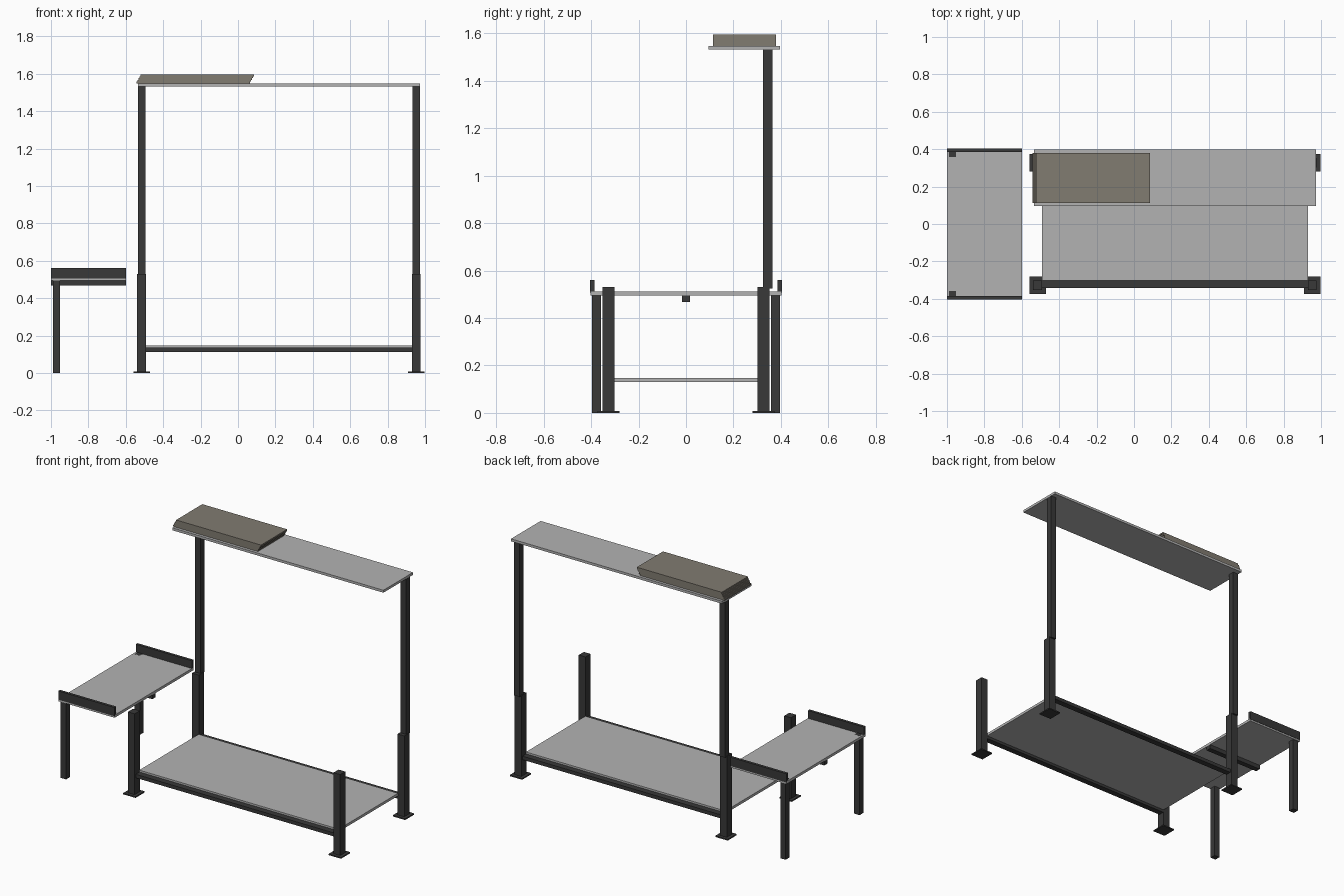
import bpy
import bmesh
from mathutils import Vector

cube = bpy.data.objects.get("Cube")
if cube:
    bpy.data.objects.remove(cube, do_unlink=True)


def material(name, color):
    mat = bpy.data.materials.new(name)
    mat.use_nodes = True
    mat.diffuse_color = (*color, 1)
    mat.node_tree.nodes["Principled BSDF"].inputs["Base Color"].default_value = (*color, 1)
    return mat


DARK = material("dark metal", (0.04, 0.04, 0.04))
GREY = material("grey board", (0.45, 0.45, 0.45))
OLIVE = material("olive grey sheet", (0.22, 0.20, 0.165))


def box(name, x, y, z, mat):
    """Box spanning the given (low, high) ranges."""
    low, high = (Vector(c) for c in zip(x, y, z))
    bm = bmesh.new()
    bmesh.ops.create_cube(bm, size=1)
    bmesh.ops.scale(bm, vec=high - low, verts=bm.verts)
    bmesh.ops.translate(bm, vec=(low + high) / 2, verts=bm.verts)
    mesh = bpy.data.meshes.new(name)
    bm.to_mesh(mesh)
    bm.free()
    mesh.materials.append(mat)
    obj = bpy.data.objects.new(name, mesh)
    bpy.context.collection.objects.link(obj)
    return obj


def around(center, half):
    return (center - half, center + half)


LEFT_X, RIGHT_X = 0.953, -0.515
POST_Y = 0.327

# Four floor posts with foot plates
for side, x in (("left", LEFT_X), ("right", RIGHT_X)):
    for end, y in (("front", -POST_Y), ("back", POST_Y)):
        box(f"{end}_{side}_post", around(x, 0.024), around(y, 0.026), (0, 0.53), DARK)
        box(f"{end}_{side}_foot", around(x, 0.044), around(y, 0.046), (0, 0.008), DARK)
    # Upright pole carrying the top shelf
    box(f"{side}_upright", around(x, 0.02), (0.325, 0.364), (0.525, 1.533), DARK)

# Lower deck with long beams at front and back
DECK_X = (RIGHT_X + 0.022, LEFT_X - 0.022)
box("lower_deck", DECK_X, around(0, 0.303), (0.13, 0.147), GREY)
for end, s in (("front", -1), ("back", 1)):
    box(f"{end}_beam", DECK_X, around(s * 0.322, 0.019), (0.112, 0.135), DARK)

# Top shelf
box("top_shelf", (-0.535, 0.972), (0.095, 0.397), (1.532, 1.548), GREY)

# Stack of sheets, each slid a little further
LAYERS = 5
THICK = 0.0095
for i in range(LAYERS):
    x = -0.543 + i * 0.0055
    z = 1.548 + i * THICK
    box(f"sheet_{i + 1}", (x, x + 0.606), (0.113, 0.38), (z, z + THICK), OLIVE)

# Side table with rails, legs and a centre bar
TABLE_X = (-1, -0.6)
box("side_table_top", TABLE_X, around(0, 0.402), (0.494, 0.511), GREY)
box("side_table_bar", TABLE_X, around(0, 0.017), (0.467, 0.495), DARK)
for end, s in (("front", -1), ("back", 1)):
    box(f"{end}_table_rail", TABLE_X, around(s * 0.395, 0.009), (0.505, 0.561), DARK)
    box(f"{end}_table_leg", around(-0.97, 0.019), around(s * 0.377, 0.019), (0, 0.5115), DARK)
